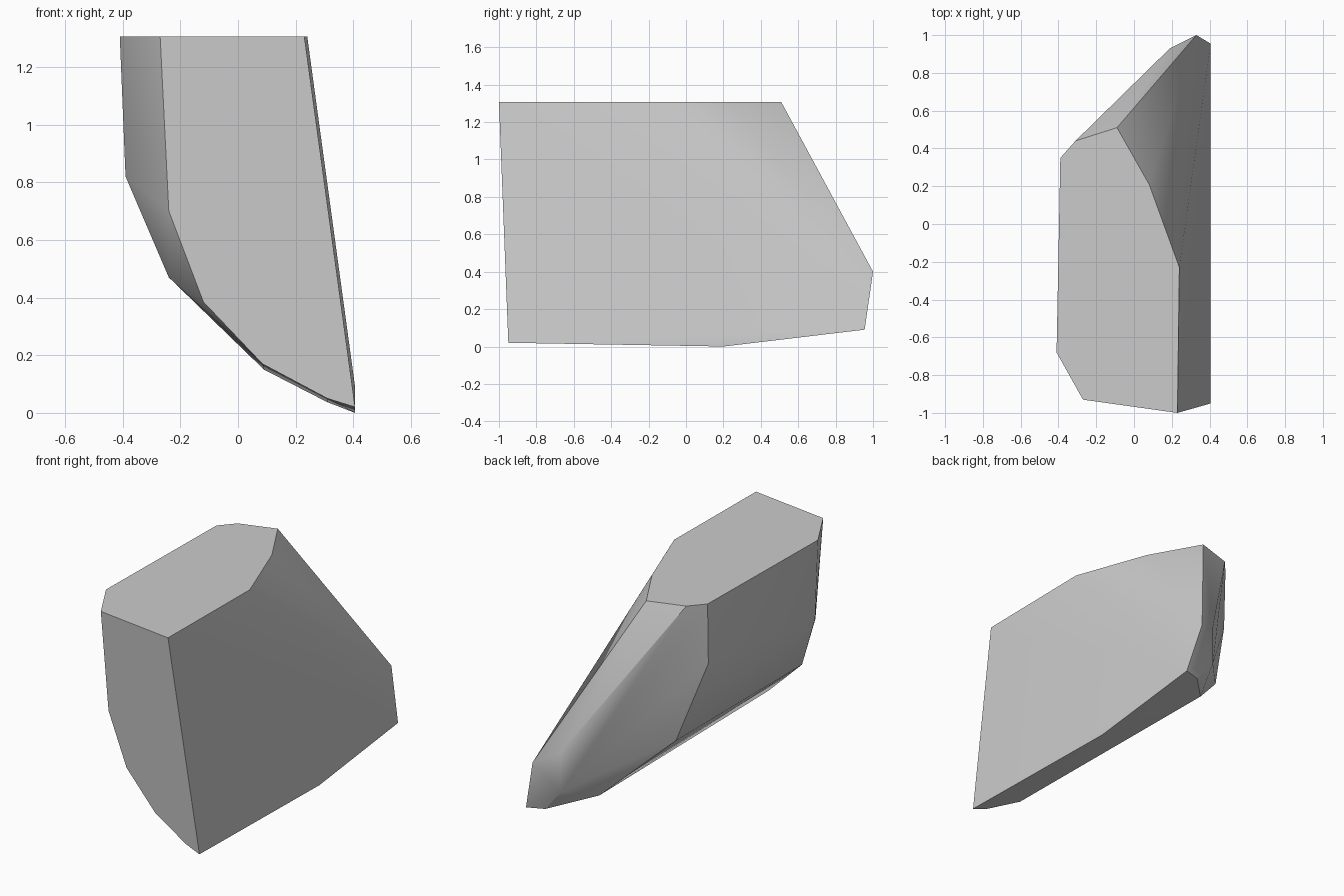
import bpy
import bmesh
import math

TOP_Z = 1.306

default_cube = bpy.data.objects.get("Cube")
if default_cube:
    bpy.data.objects.remove(default_cube, do_unlink=True)


def make_material(name, colour):
    """One flat colour for the viewport and for renders."""
    material = bpy.data.materials.new(name)
    material.use_nodes = True
    material.diffuse_color = colour
    shader = next(n for n in material.node_tree.nodes if n.type == "BSDF_PRINCIPLED")
    shader.inputs["Base Color"].default_value = colour
    return material


def front_plane(x, z):
    """Point on the slightly tilted front cut of the block."""
    return (x, -0.892 - 0.14 * x - 0.058 * z, z)


def build_convex_block(name, points, material):
    """Wrap the corner points in a hull and merge its coplanar triangles."""
    bm = bmesh.new()
    for point in points:
        bm.verts.new(point)
    hull = bmesh.ops.convex_hull(bm, input=bm.verts[:])
    unused = {g for g in hull["geom_interior"] + hull["geom_unused"]
              if isinstance(g, bmesh.types.BMVert)}
    bmesh.ops.delete(bm, geom=list(unused), context="VERTS")
    bmesh.ops.dissolve_limit(bm, angle_limit=math.radians(1.5),
                             verts=bm.verts[:], edges=bm.edges[:])
    bmesh.ops.recalc_face_normals(bm, faces=bm.faces[:])
    mesh = bpy.data.meshes.new(name)
    bm.to_mesh(mesh)
    bm.free()
    mesh.materials.append(material)
    block = bpy.data.objects.new(name, mesh)
    bpy.context.collection.objects.link(block)
    return block


# Flat top outline
top_outline = [(0.24, -0.23), (0.23, -1.0), (-0.27, -0.93), (-0.41, -0.68),
               (-0.39, 0.35), (-0.31, 0.44), (-0.09, 0.51), (0.08, 0.21)]
top_corners = [(x, y, TOP_Z) for x, y in top_outline]

# Curved lower profile of the front cut
front_profile = [(-0.24, 0.70), (-0.12, 0.385), (0.085, 0.17), (0.31, 0.05), (0.406, 0.02)]
front_corners = [front_plane(x, z) for x, z in front_profile]

# Right flank and the sloping underside
flank_corners = [(-0.39, -0.68, 0.82), (-0.388, 0.34, 0.94),
                 (-0.24, -0.77, 0.47), (-0.24, 0.44, 0.47)]
underside_corners = [(0.03, 0.63, 0.21), (0.09, 0.70, 0.15),
                     (0.31, 0.30, 0.037), (0.406, 0.20, 0.0)]

# Pointed toe at the back
toe_corners = [(0.19, 0.93, 0.47), (0.19, 0.93, 0.23), (0.33, 1.0, 0.40),
               (0.30, 0.92, 0.095), (0.406, 0.955, 0.09)]

stone_grey = make_material("stone grey", (0.6, 0.6, 0.6, 1.0))
rock = build_convex_block(
    "rock_block",
    top_corners + front_corners + flank_corners + underside_corners + toe_corners,
    stone_grey)

# Soft shading across the gentle bends, crisp along the hard cuts
bpy.ops.object.select_all(action="DESELECT")
rock.select_set(True)
bpy.context.view_layer.objects.active = rock
bpy.ops.object.shade_smooth_by_angle(angle=math.radians(30))
